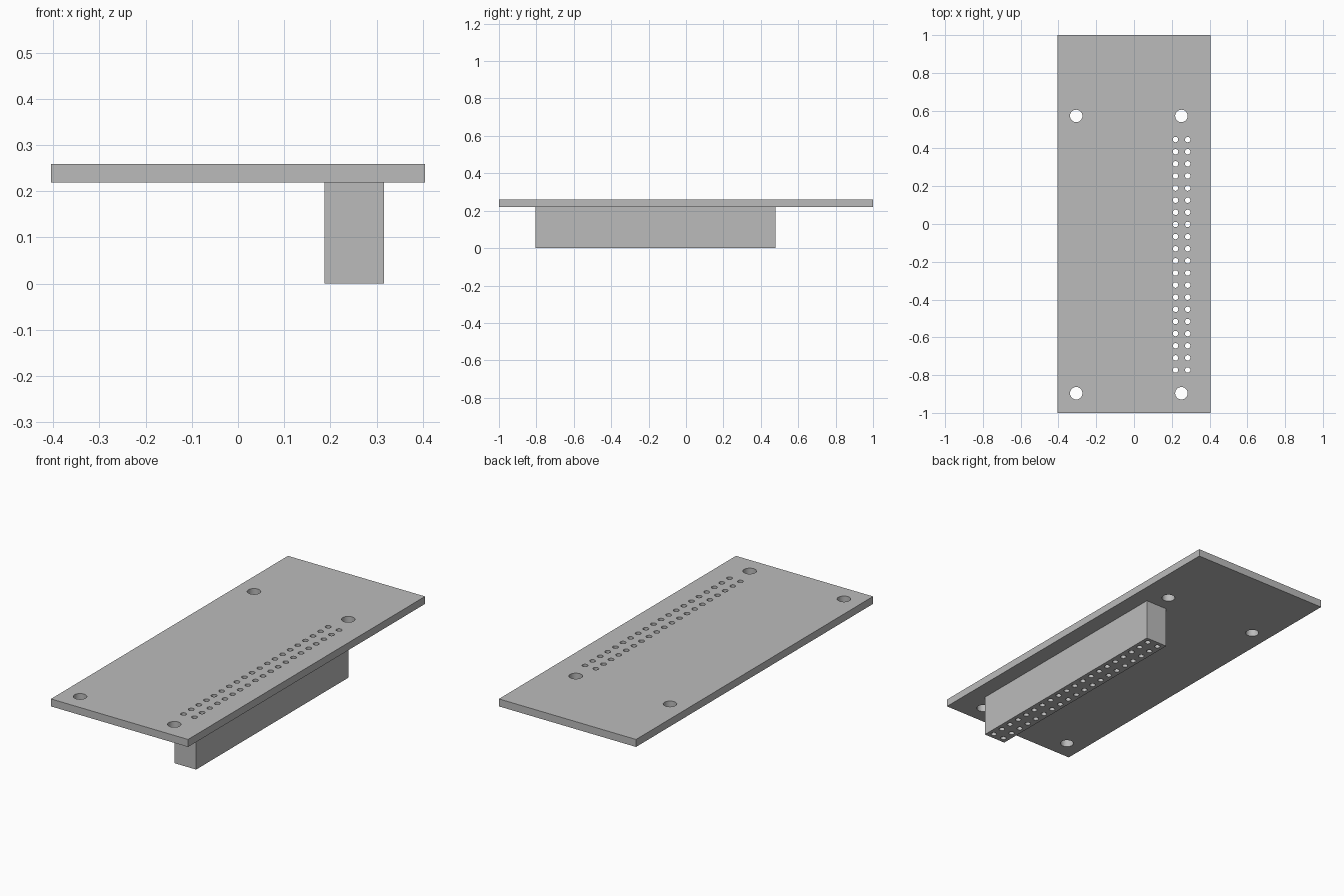
import bpy
from math import cos, sin, tau

cube = bpy.data.objects.get("Cube")
if cube:
    bpy.data.objects.remove(cube, do_unlink=True)

grey = bpy.data.materials.new("plain grey")
grey.use_nodes = True
colour = (0.5, 0.5, 0.5, 1)
grey.diffuse_color = colour
grey.node_tree.nodes["Principled BSDF"].inputs["Base Color"].default_value = colour


def rectangle(x0, x1, y0, y1):
    return [(x0, y0), (x1, y0), (x1, y1), (x0, y1)]


def circle(x, y, radius, sides):
    return [(x + radius * cos(tau * i / sides), y + radius * sin(tau * i / sides))
            for i in range(sides)]


def slab(name, outline, holes, z0, z1):
    """Extrude a filled outline with through holes between two heights."""
    curve = bpy.data.curves.new(name, "CURVE")
    curve.dimensions = "2D"
    curve.fill_mode = "BOTH"
    curve.extrude = (z1 - z0) / 2
    for loop in [outline] + holes:
        spline = curve.splines.new("POLY")
        spline.points.add(len(loop) - 1)
        for point, (x, y) in zip(spline.points, loop):
            point.co = (x, y, 0, 1)
        spline.use_cyclic_u = True
    obj = bpy.data.objects.new(name, curve)
    obj.location.z = (z0 + z1) / 2
    bpy.context.collection.objects.link(obj)
    bpy.ops.object.select_all(action="DESELECT")
    obj.select_set(True)
    bpy.context.view_layer.objects.active = obj
    bpy.ops.object.convert(target="MESH")
    obj = bpy.context.object
    # Weld the caps to the walls
    bpy.ops.object.mode_set(mode="EDIT")
    bpy.ops.mesh.select_all(action="SELECT")
    bpy.ops.mesh.remove_doubles(threshold=0.0001)
    bpy.ops.mesh.normals_make_consistent(inside=False)
    bpy.ops.object.mode_set(mode="OBJECT")
    bpy.ops.object.shade_smooth_by_angle()
    obj.data.materials.clear()
    obj.data.materials.append(grey)
    return obj


# Two columns of twenty pin holes, shared by board and header
pitch = 0.0642
rows = 20
middle_x, middle_y = 0.252, -0.163
pin_holes = [circle(middle_x + side * pitch / 2,
                    middle_y + (row - (rows - 1) / 2) * pitch, 0.0145, 20)
             for side in (-1, 1) for row in range(rows)]

# Four mounting holes near the board corners
mount_holes = [circle(x, y, 0.033, 32) for x in (-0.306, 0.251) for y in (-0.896, 0.572)]

board_bottom = 0.219
slab("board", rectangle(-0.405, 0.405, -1, 1), pin_holes + mount_holes, board_bottom, 0.259)

half_x, half_y = pitch, pitch * rows / 2
slab("pin_header", rectangle(middle_x - half_x, middle_x + half_x,
                             middle_y - half_y, middle_y + half_y),
     pin_holes, 0, board_bottom)
